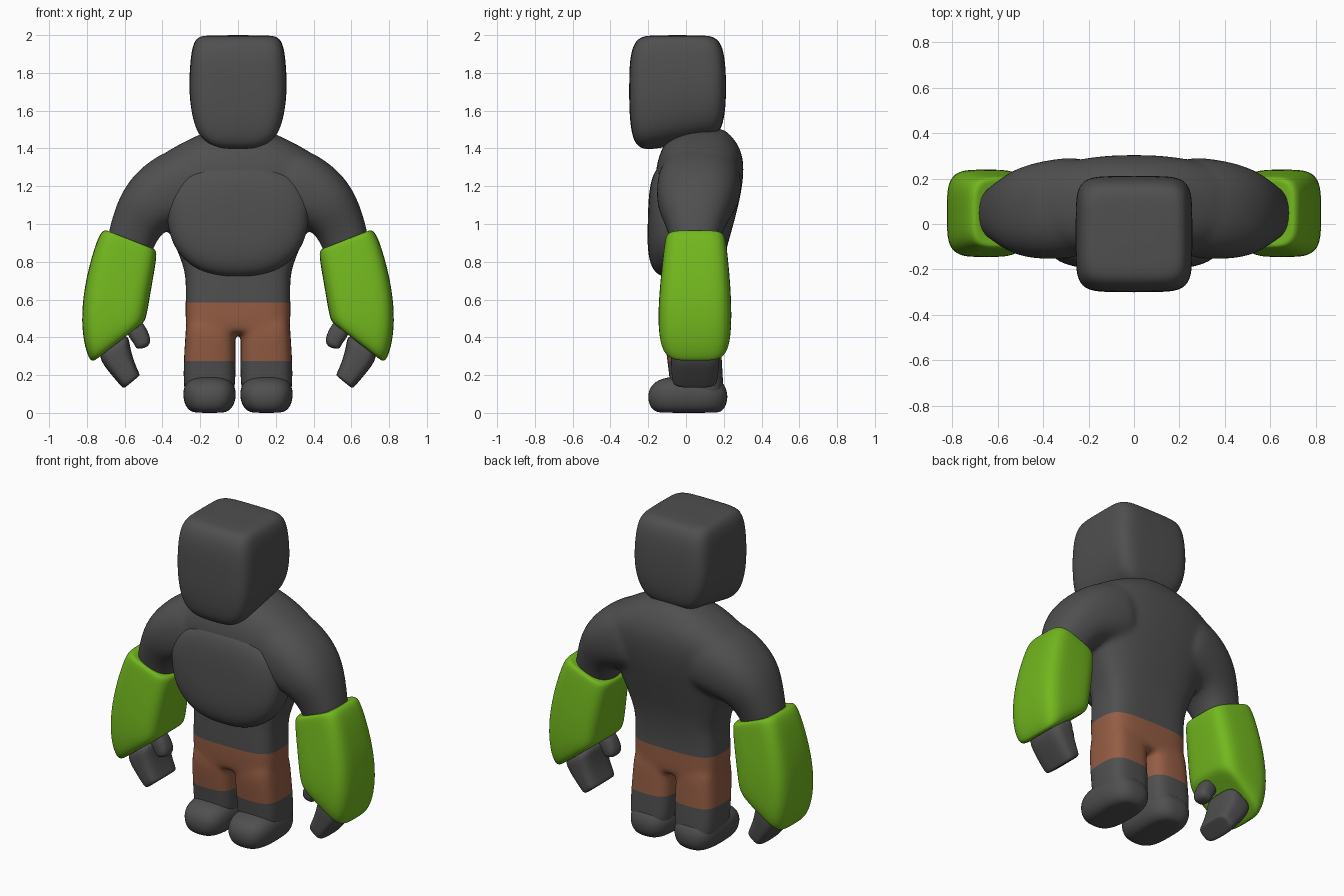
import bpy, bmesh, math


def material(name, rgb):
    m = bpy.data.materials.new(name)
    m.diffuse_color = (*rgb, 1)
    return m


GREY = material("dark grey", (0.079, 0.079, 0.079))
GREEN = material("green", (0.17, 0.475, 0.013))
BROWN = material("brown", (0.30, 0.110, 0.058))


def spow(v, p):
    return math.copysign(abs(v) ** (2 / p), v)


def loft(bm, stations, power, side=1, n=24):
    """Closed tube; a station is (inner x, z, outer x, z, front y, back y)."""
    rings = []
    for x0, z0, x1, z1, y0, y1 in stations:
        ring = []
        p = power(z0) if callable(power) else power
        for i in range(n):
            t = math.tau * (i + 0.5) / n
            c, s = spow(math.cos(t), p), spow(math.sin(t), p)
            ring.append(bm.verts.new((side * ((x0 + x1) / 2 + c * (x1 - x0) / 2),
                                      (y0 + y1) / 2 + s * (y1 - y0) / 2,
                                      (z0 + z1) / 2 + c * (z1 - z0) / 2)))
        rings.append(ring)
    for a, b in zip(rings, rings[1:]):
        for i in range(n):
            bm.faces.new((a[i], a[(i + 1) % n], b[(i + 1) % n], b[i]))
    bm.faces.new(rings[0])
    bm.faces.new(rings[-1])


def level(rows):
    """Horizontal stations from (z, inner x, outer x, front y, back y)."""
    return [(x0, z, x1, z, y0, y1) for z, x0, x1, y0, y1 in rows]


def finish(bm, name, mat, subdiv=2):
    bmesh.ops.recalc_face_normals(bm, faces=bm.faces)
    me = bpy.data.meshes.new(name)
    bm.to_mesh(me)
    bm.free()
    me.materials.append(mat)
    me.polygons.foreach_set("use_smooth", [True] * len(me.polygons))
    ob = bpy.data.objects.new(name, me)
    bpy.context.collection.objects.link(ob)
    if subdiv:
        mod = ob.modifiers.new("round", 'SUBSURF')
        mod.levels = mod.render_levels = subdiv
    return ob


# torso, upper arms and legs, fused into one smooth body
torso = [(0.415, -.26, .26, -.10, .17), (0.44, -.278, .278, -.115, .18),
         (0.55, -.28, .28, -.122, .18), (0.65, -.277, .277, -.122, .18),
         (0.75, -.28, .28, -.12, .19), (0.85, -.32, .32, -.12, .21),
         (0.97, -.37, .37, -.13, .245), (1.10, -.45, .45, -.15, .28),
         (1.20, -.50, .50, -.165, .30), (1.30, -.49, .49, -.162, .31),
         (1.38, -.39, .39, -.138, .297), (1.44, -.28, .28, -.11, .265),
         (1.49, -.17, .17, -.03, .22), (1.51, -.08, .08, .03, .18)]
arm = [(.15, 1.02, .22, 1.43, -.14, .295), (.23, 1.0, .355, 1.40, -.155, .295),
       (.31, .985, .49, 1.325, -.158, .28), (.38, .97, .607, 1.20, -.145, .25),
       (.425, .92, .667, 1.04, -.10, .20), (.46, .84, .697, .91, -.075, .17),
       (.48, .78, .69, .84, -.06, .15)]
leg = [(0.52, .03, .26, -.09, .15), (0.48, .016, .275, -.115, .178),
       (0.40, .014, .28, -.116, .185), (0.28, .012, .288, -.10, .19),
       (0.16, .012, .29, -.085, .198), (0.08, .025, .28, -.08, .20),
       (0.05, .06, .25, -.05, .17)]
bm = bmesh.new()
loft(bm, level(torso), lambda z: 3.8 - 1.4 * min(1, max(0, (z - 0.65) / 0.4)))
for s in (1, -1):
    loft(bm, arm, 2.4, s)
    loft(bm, level(leg), 3.5, s)
body = finish(bm, "body", GREY)
rm = body.modifiers.new("fuse", 'REMESH')
rm.mode, rm.voxel_size, rm.use_smooth_shade = 'VOXEL', 0.012, True
sm = body.modifiers.new("blend", 'SMOOTH')
sm.factor, sm.iterations = 0.5, 24
fused = bpy.data.meshes.new_from_object(
    body.evaluated_get(bpy.context.evaluated_depsgraph_get()))
body.modifiers.clear()
body.data = fused
fused.materials.clear()
fused.materials.append(GREY)
fused.materials.append(BROWN)

# shorts: a painted band with clean upper and lower edges
SHORTS = (0.275, 0.585)
bm = bmesh.new()
bm.from_mesh(fused)
for z in SHORTS:
    bmesh.ops.bisect_plane(bm, geom=bm.verts[:] + bm.edges[:] + bm.faces[:],
                           plane_co=(0, 0, z), plane_no=(0, 0, 1))
for f in bm.faces:
    f.smooth = True
    f.material_index = int(SHORTS[0] < f.calc_center_median().z < SHORTS[1])
bm.to_mesh(fused)
bm.free()

# head: rounded block with a chin that drops at the front centre
head = [(1.385, -.01, .01, -.10, -.08), (1.385, -.08, .08, -.16, .04),
        (1.387, -.15, .15, -.215, .115), (1.397, -.19, .19, -.25, .155),
        (1.425, -.222, .222, -.277, .185), (1.49, -.243, .243, -.293, .202),
        (1.60, -.256, .256, -.302, .212), (1.75, -.26, .26, -.302, .214),
        (1.87, -.253, .253, -.299, .208), (1.95, -.24, .24, -.28, .19),
        (1.99, -.215, .215, -.245, .155), (2.0, -.17, .17, -.19, .10)]
bm = bmesh.new()
loft(bm, level(head), 5.5)
for v in bm.verts:
    k = min(1, max(0, (1.75 - v.co.z) / 0.3))
    v.co.z += k * (0.06 * min(1, max(0, (v.co.y + 0.22) / 0.3)) + 1.25 * v.co.x ** 2)
finish(bm, "head", GREY)

# chest plate: flattened bulge, narrower toward the belly
bm = bmesh.new()
bmesh.ops.create_uvsphere(bm, u_segments=64, v_segments=48, radius=1)
for v in bm.verts:
    x, y, z = v.co
    rho = (abs(x) ** 2.4 + abs(z) ** 2.4) ** (1 / 2.4)
    r = (rho ** 3.2 + abs(y) ** 3.2) ** (-1 / 3.2)
    x, y, z = x * r, y * r, z * r
    v.co = (x * (0.372 + 0.03 * z), -0.07 + y * (0.132 - 0.008 * z), 1.02 + z * 0.30)
finish(bm, "chest_plate", GREY, 0)

gauntlet = [(.48, .875, .66, .945, -.06, .16), (.45, .872, .69, .966, -.09, .19),
            (.432, .86, .713, .97, -.108, .208), (.43, .82, .745, .93, -.116, .216),
            (.455, .68, .806, .72, -.137, .235), (.475, .56, .832, .52, -.148, .242),
            (.485, .51, .818, .37, -.146, .24), (.495, .485, .79, .285, -.13, .227),
            (.515, .465, .768, .268, -.10, .20), (.55, .44, .73, .30, -.06, .16)]
mitt = [(.58, .43, .73, .34, -.08, .18), (.575, .36, .735, .28, -.082, .182),
        (.55, .27, .665, .195, -.078, .172), (.525, .215, .62, .142, -.075, .168),
        (.519, .20, .607, .13, -.065, .158), (.53, .19, .59, .14, -.04, .135)]
thumb = [(.52, .50, .60, .44, -.05, .05), (.485, .45, .57, .39, -.055, .055),
         (.462, .395, .55, .365, -.055, .055), (.467, .365, .542, .345, -.05, .05),
         (.485, .345, .53, .338, -.03, .03)]
foot = level([(0.0, .085, .215, -.13, .16), (0.006, .055, .25, -.165, .188),
              (0.035, .022, .28, -.195, .214), (0.09, .008, .293, -.205, .224),
              (0.135, .014, .288, -.192, .212), (0.168, .035, .268, -.16, .19),
              (0.186, .07, .235, -.11, .15), (0.19, .12, .18, -.07, .10)])
for side, label in ((1, "left"), (-1, "right")):
    for part, rows, power, mat in (("gauntlet", gauntlet, 4, GREEN),
                                   ("hand", mitt, 3.5, GREY),
                                   ("thumb", thumb, 2.6, GREY),
                                   ("foot", foot, 2.9, GREY)):
        bm = bmesh.new()
        loft(bm, rows, power, side)
        finish(bm, f"{label}_{part}", mat)
